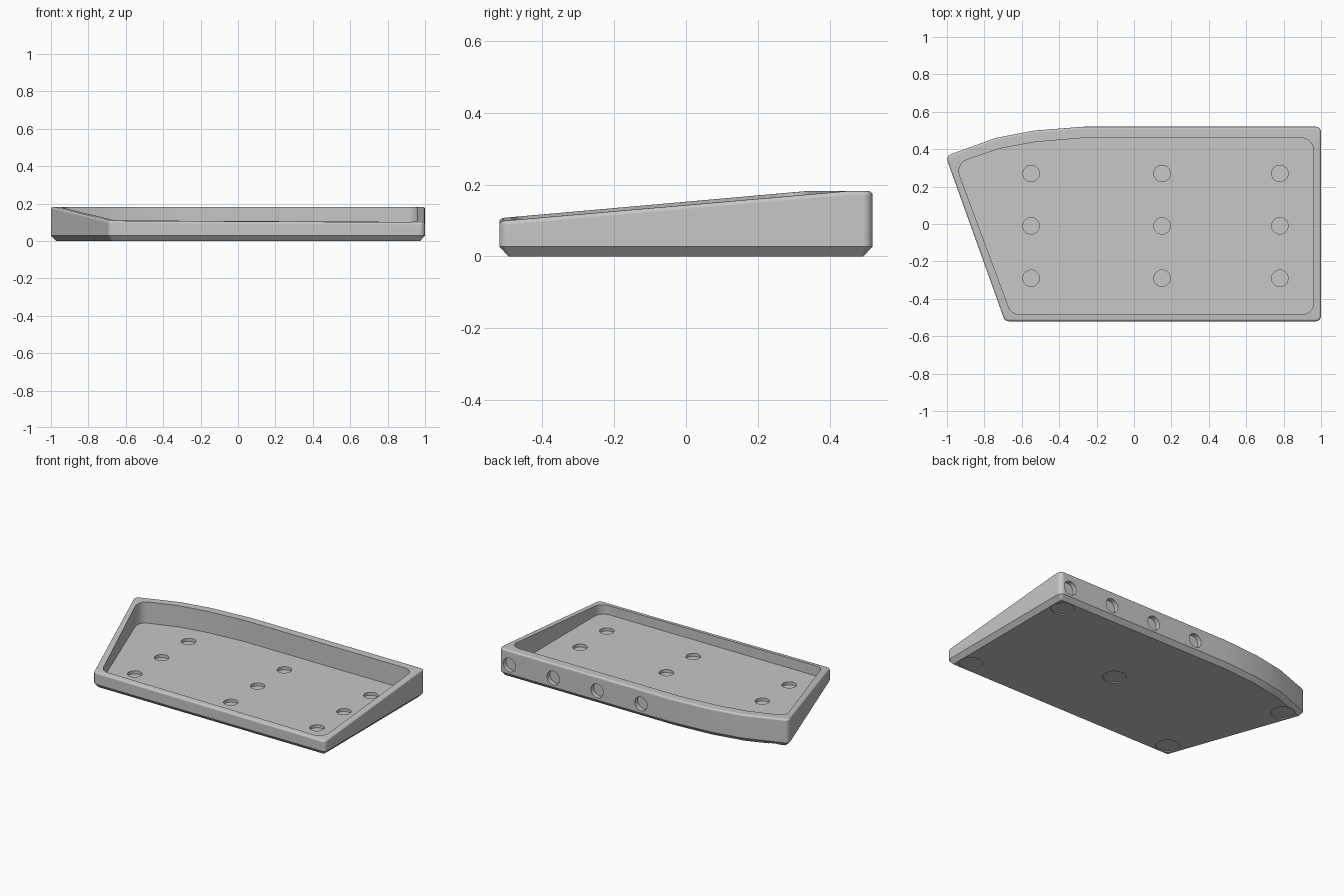
import bpy
import bmesh
import math
from mathutils import Vector, Matrix

cube = bpy.data.objects.get("Cube")
if cube:
    bpy.data.objects.remove(cube, do_unlink=True)

FLOOR, TOP, CHAMFER = 0.042, 0.182, 0.028

grey = bpy.data.materials.new("plain grey")
grey.use_nodes = True
colour = (0.57, 0.57, 0.57, 1)
grey.diffuse_color = colour
grey.node_tree.nodes["Principled BSDF"].inputs["Base Color"].default_value = colour


def rounded(points, radius, steps):
    """Round the sharp corners of a counter-clockwise outline."""
    result = []
    for i, p in enumerate(points):
        p = Vector(p)
        a = (Vector(points[i - 1]) - p).normalized()
        b = (Vector(points[(i + 1) % len(points)]) - p).normalized()
        angle = a.angle(b)
        if angle > math.radians(150):
            result.append(p)
            continue
        centre = p + (a + b).normalized() * radius / math.sin(angle / 2)
        reach = radius / math.tan(angle / 2)
        start = (p + a * reach - centre).normalized()
        end = (p + b * reach - centre).normalized()
        for k in range(steps + 1):
            result.append(centre + start.slerp(end, k / steps) * radius)
    return result


def inset(points, distance):
    """Move every edge of an outline inward by the same distance."""
    result = []
    for i, p in enumerate(points):
        d1 = (p - points[i - 1]).normalized()
        d2 = (points[(i + 1) % len(points)] - p).normalized()
        n1, n2 = Vector((-d1.y, d1.x)), Vector((-d2.y, d2.x))
        result.append(p + (n1 + n2) * distance / (1 + n1.dot(n2)))
    return result


def loft(bm, levels):
    """Join outlines at rising heights into a closed solid."""
    loops = [[bm.verts.new((p.x, p.y, z)) for p in pts] for pts, z in levels]
    bm.faces.new(loops[0][::-1])
    bm.faces.new(loops[-1])
    for low, high in zip(loops, loops[1:]):
        for i in range(len(low)):
            j = (i + 1) % len(low)
            bm.faces.new((low[i], low[j], high[j], high[i]))


def finish(bm, name):
    mesh = bpy.data.meshes.new(name)
    bmesh.ops.recalc_face_normals(bm, faces=bm.faces)
    bm.to_mesh(mesh)
    bm.free()
    mesh.materials.append(grey)
    obj = bpy.data.objects.new(name, mesh)
    bpy.context.collection.objects.link(obj)
    return obj


def slice_top(bm, point, normal):
    """Cut away everything above a plane and close the cut."""
    cut = bmesh.ops.bisect_plane(bm, geom=bm.verts[:] + bm.edges[:] + bm.faces[:],
                                 plane_co=point, plane_no=normal, clear_outer=True)
    edges = [e for e in cut["geom_cut"] if isinstance(e, bmesh.types.BMEdge)]
    bmesh.ops.contextual_create(bm, geom=edges)


# Tray body: chamfered base, sloping rim levelled off at the back
outer = rounded([(-0.69, -0.52), (1, -0.52), (1, 0.52), (-0.27, 0.52),
                 (-0.53, 0.5), (-0.74, 0.46), (-1.007, 0.363)], 0.028, 5)
bm = bmesh.new()
loft(bm, [(inset(outer, 0.026), 0), (outer, CHAMFER), (outer, 0.4)])
slice_top(bm, (1, -0.5, 0.1), (0.005, -0.0865, 1))
slice_top(bm, (0, 0, TOP), (0, 0, 1))
bm.normal_update()
rim = [e for e in bm.edges if len(e.link_faces) == 2
       and sum(f.normal.z > 0.9 for f in e.link_faces) == 1]
bmesh.ops.bevel(bm, geom=rim, offset=0.012, segments=4, profile=0.5, affect='EDGES')
tray = finish(bm, "tray")

# Cavity cutter with rounded corners
inner = rounded([(-0.655, -0.485), (0.96, -0.485), (0.96, 0.46), (-0.27, 0.46),
                 (-0.53, 0.438), (-0.72, 0.403), (-0.955, 0.322)], 0.065, 8)
bm = bmesh.new()
loft(bm, [(inner, FLOOR), (inner, 0.5)])
cavity = finish(bm, "cavity_cutter")

# Blind holes in the floor, the back wall and the underside
bm = bmesh.new()


def hole(x, y, z, radius, depth, turn=0):
    bmesh.ops.create_cone(bm, cap_ends=True, segments=32, radius1=radius,
                          radius2=radius, depth=depth * 2,
                          matrix=Matrix.Translation((x, y, z)) @ Matrix.Rotation(turn, 4, 'X'))


for x in (-0.55, 0.15, 0.78):
    for y in (-0.29, -0.01, 0.27):
        hole(x, y, FLOOR, 0.044, 0.02)
for i in range(4):
    hole(0.925 - 0.32 * i, 0.52, 0.088, 0.045, 0.03, math.pi / 2)
for x, y in ((0.9, 0.42), (0.9, -0.42), (0.15, 0), (-0.88, 0.315), (-0.61, -0.42)):
    hole(x, y, 0, 0.07, 0.006)
holes = finish(bm, "hole_cutter")

for cutter in (cavity, holes):
    mod = tray.modifiers.new(cutter.name, 'BOOLEAN')
    mod.operation, mod.solver, mod.object = 'DIFFERENCE', 'EXACT', cutter
    cutter.hide_render = True

# Bake the cuts and drop the cutters
graph = bpy.context.evaluated_depsgraph_get()
baked = bpy.data.meshes.new_from_object(tray.evaluated_get(graph))
tray.modifiers.clear()
tray.data = baked
for cutter in (cavity, holes):
    bpy.data.objects.remove(cutter, do_unlink=True)

# Smooth fillets and holes, keep real edges crisp
bpy.ops.object.select_all(action='DESELECT')
tray.select_set(True)
bpy.context.view_layer.objects.active = tray
bpy.ops.object.shade_smooth_by_angle(angle=math.radians(30))
weighted = tray.modifiers.new("even_shading", 'WEIGHTED_NORMAL')
weighted.keep_sharp = True
